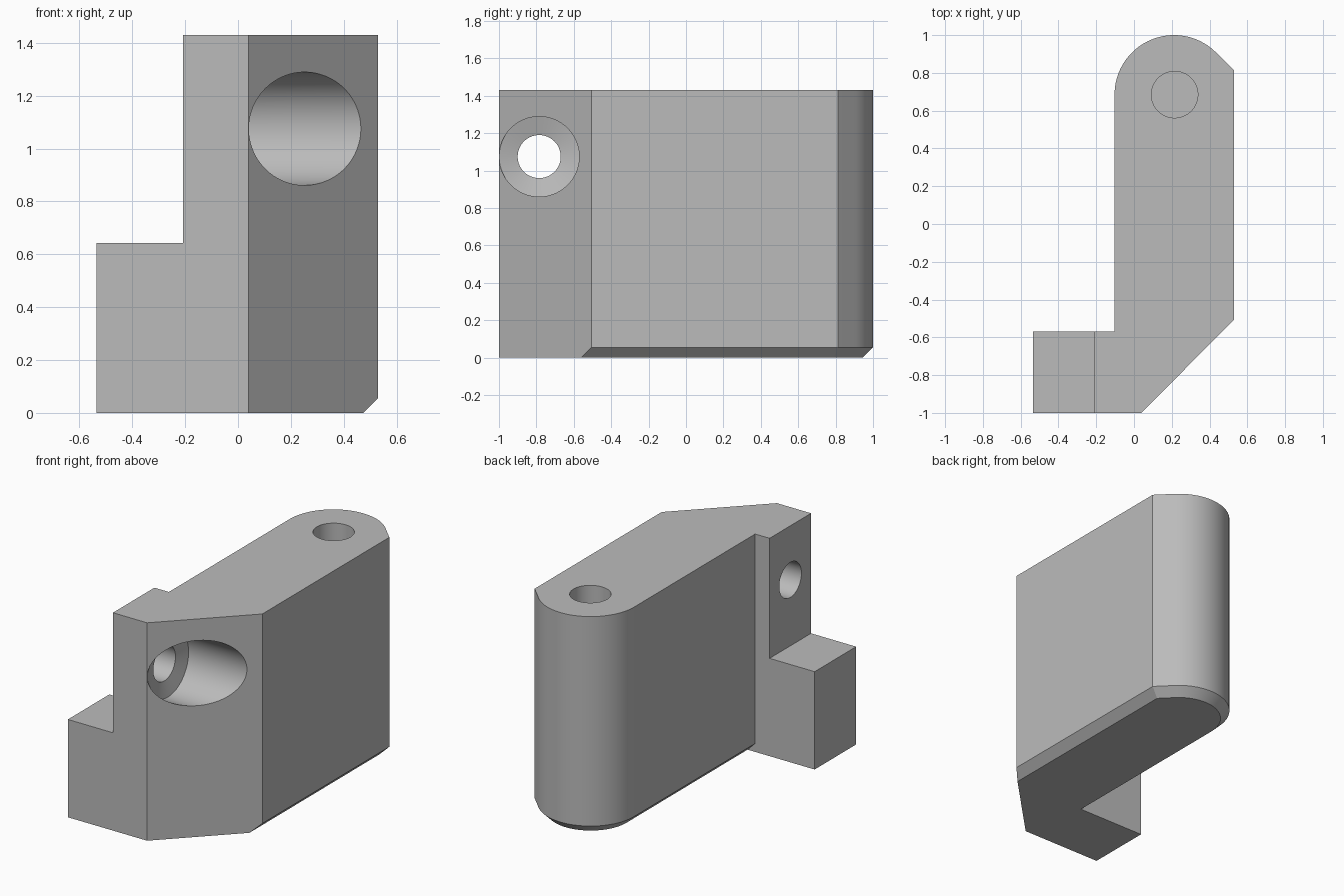
import bpy, bmesh
from math import radians, sin, cos
from mathutils import Matrix, Vector

cube = bpy.data.objects.get("Cube")
if cube:
    bpy.data.objects.remove(cube, do_unlink=True)

HEIGHT = 1.43
CHAMFER = 0.055
STEP_X, STEP_Z = -0.208, 0.642
ARC_X, ARC_Y, ARC_R = 0.212, 0.685, 0.315

grey = bpy.data.materials.new("plain grey")
grey.use_nodes = True
colour = (0.5, 0.5, 0.5, 1)
grey.diffuse_color = colour
grey.node_tree.nodes["Principled BSDF"].inputs["Base Color"].default_value = colour


def make_object(name, bm):
    bmesh.ops.recalc_face_normals(bm, faces=bm.faces)
    mesh = bpy.data.meshes.new(name)
    bm.to_mesh(mesh)
    bm.free()
    mesh.materials.append(grey)
    ob = bpy.data.objects.new(name, mesh)
    bpy.context.collection.objects.link(ob)
    return ob


def loft(name, rings):
    """Skin equal-length rings of points and cap both ends."""
    bm = bmesh.new()
    loops = [[bm.verts.new(p) for p in ring] for ring in rings]
    n = len(loops[0])
    for a, b in zip(loops, loops[1:]):
        for i in range(n):
            j = (i + 1) % n
            bm.faces.new((a[i], a[j], b[j], b[i]))
    bm.faces.new(loops[0][::-1])
    bm.faces.new(loops[-1])
    return make_object(name, bm)


def turned(name, profile, matrix, sides=96):
    """Round solid from (radius, distance along axis) pairs."""
    rings = []
    for r, d in profile:
        angles = [radians(360 * i / sides) for i in range(sides)]
        rings.append([matrix @ Vector((r * cos(a), r * sin(a), d)) for a in angles])
    return loft(name, rings)


def outline(inset, z):
    """Plan of the bracket; the long sides and round end move in by inset."""
    right = 0.53 - inset
    left = ARC_X - ARC_R + inset
    radius = ARC_R - inset
    pts = [(-0.535, -1), (0.04, -1), (right, -0.505 - inset)]
    # flat corner running at 45 degrees into the round end
    tangent = radius * cos(radians(45))
    pts.append((right, ARC_Y + 2 * tangent + ARC_X - right))
    for i in range(37):
        a = radians(45 + 135 * i / 36)
        pts.append((ARC_X + radius * cos(a), ARC_Y + radius * sin(a)))
    pts += [(left, -0.57), (-0.535, -0.57)]
    return [(x, y, z) for x, y in pts]


# Bracket body with chamfered underside
body = loft("bracket_body", [outline(CHAMFER, 0), outline(0, CHAMFER), outline(0, HEIGHT)])

# Low step on the side foot
bm = bmesh.new()
bmesh.ops.create_cube(bm, size=1, matrix=Matrix.Translation((STEP_X - 0.5, -0.8, STEP_Z + 0.5))
                      @ Matrix.Diagonal((1, 1, 1, 1)))
step = make_object("step_cutter", bm)

# Blind pin hole in the top
pin = turned("pin_hole_cutter", [(0.123, HEIGHT - 0.6), (0.123, HEIGHT + 0.1)],
             Matrix.Translation((0.215, 0.685, 0)))

# Cross hole with a wide screw-head recess
screw = turned("screw_hole_cutter",
               [(0.115, -0.4), (0.115, 0.015), (0.214, 0.041), (0.214, 0.8)],
               Matrix.Translation((0, -0.785, 1.075)) @ Matrix.Rotation(radians(90), 4, 'Y'))

for cutter in (step, pin, screw):
    mod = body.modifiers.new(cutter.name, 'BOOLEAN')
    mod.operation = 'DIFFERENCE'
    mod.solver = 'EXACT'
    mod.object = cutter

# Apply the cuts, remove the cutters, smooth the round walls
bpy.context.view_layer.objects.active = body
bpy.ops.object.select_all(action='DESELECT')
body.select_set(True)
for mod in list(body.modifiers):
    bpy.ops.object.modifier_apply(modifier=mod.name)
for cutter in (step, pin, screw):
    bpy.data.objects.remove(cutter, do_unlink=True)
bpy.ops.object.shade_smooth_by_angle(angle=radians(20))
